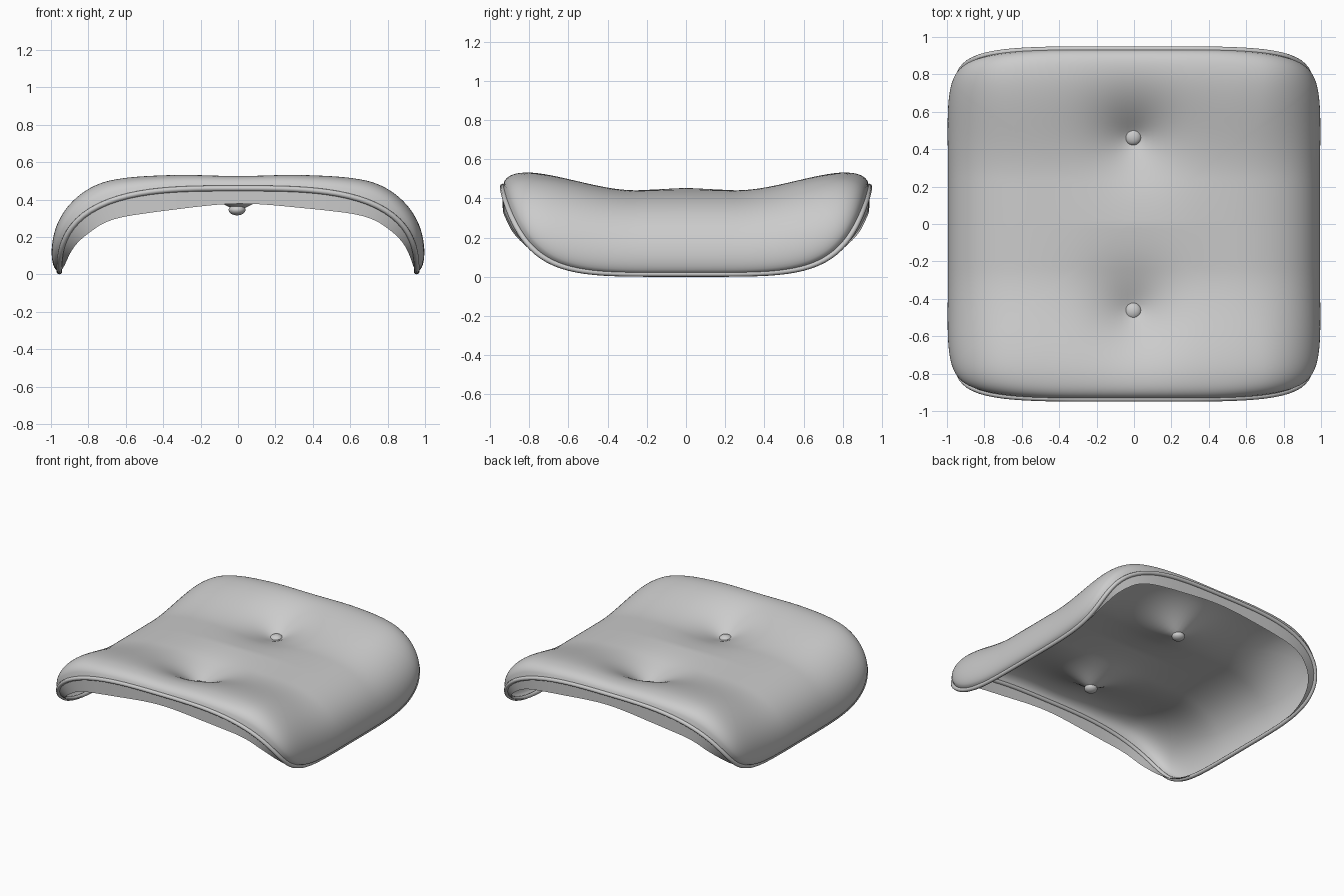
import bpy, bmesh, math
from mathutils import Vector

cube = bpy.data.objects.get("Cube")
if cube:
    bpy.data.objects.remove(cube)

grey = bpy.data.materials.new("plain grey")
grey.use_nodes = True
colour = (0.6, 0.6, 0.6, 1)
grey.diffuse_color = colour
grey.node_tree.nodes["Principled BSDF"].inputs["Base Color"].default_value = colour

HALF_X, HALF_Y, RISE, PIPE = 0.955, 0.935, 0.445, 0.015
BUTTON_Y = 0.465

# Arched side-to-side section, tabulated by arc length
STEPS = 400
arch = []
for i in range(STEPS + 1):
    a = i / STEPS * math.pi / 2
    arch.append(Vector((HALF_X * math.sin(a) ** (2 / 3.2), 0,
                        PIPE + RISE * max(math.cos(a), 0) ** (2 / 2.5))))
lengths = [0]
for p, q in zip(arch, arch[1:]):
    lengths.append(lengths[-1] + (q - p).length)


def arch_point(u):
    """Point on the arch; u runs from -1 to 1 along its length."""
    target = min(abs(u), 1) * lengths[-1]
    i = 0
    while i < STEPS - 1 and lengths[i + 1] < target:
        i += 1
    f = (target - lengths[i]) / (lengths[i + 1] - lengths[i])
    p = arch[i].lerp(arch[i + 1], f)
    return Vector((math.copysign(p.x, u), 0, p.z))


def arch_frame(u):
    d = arch_point(min(u + 0.02, 1)) - arch_point(max(u - 0.02, -1))
    return arch_point(u), Vector((-d.z, 0, d.x)).normalized()


def smooth(a, b, x):
    t = min(max((x - a) / (b - a), 0), 1)
    return t * t * (3 - 2 * t)


def round_square(s, t, power):
    """Move a square's point into a square with rounded corners."""
    m = max(abs(s), abs(t))
    n = (abs(s) ** power + abs(t) ** power) ** (1 / power)
    return (s * m / n, t * m / n, m) if n > 0 else (0, 0, 0)


def finish(bm, name):
    mesh = bpy.data.meshes.new(name)
    bm.to_mesh(mesh)
    bm.free()
    mesh.materials.append(grey)
    mesh.shade_smooth()
    obj = bpy.data.objects.new(name, mesh)
    bpy.context.collection.objects.link(obj)
    return obj


def cushion_point(s, t):
    u, v, m = round_square(s, t, 4.6)
    p, normal = arch_frame(u)
    p.y = v * HALF_Y
    edge = math.sqrt(max(1 - m ** 18, 0))
    rim = 0.088 * smooth(0.25, 0.88, abs(v)) * (1 - 0.85 * smooth(0.55, 0.95, abs(u)))
    side = 0.052 * smooth(0.3, 0.85, abs(u))
    r = math.hypot(p.x, abs(p.y) - BUTTON_Y)
    dimple = 0.15 * math.exp(-(r / 0.2) ** 1.3)
    return p + normal * ((rim + side) * edge - dimple)


# Padded cushion shell, with finer rows towards the edge
N = 96
rows = []
for i in range(N + 1):
    w = 2 * i / N - 1
    rows.append(0.4 * w + 0.6 * math.sin(w * math.pi / 2))
bm = bmesh.new()
grid = [[bm.verts.new(cushion_point(s, t)) for s in rows] for t in rows]
for j in range(N):
    for i in range(N):
        bm.faces.new((grid[j][i], grid[j][i + 1], grid[j + 1][i + 1], grid[j + 1][i]))
finish(bm, "cushion")

# Rim path shared by the piping and the hanging flap
M = 40
side = [2 * i / M - 1 for i in range(M)]
square = ([(s, -1) for s in side] + [(1, s) for s in side]
          + [(-s, 1) for s in side] + [(-1, -s) for s in side])
rim = [round_square(s, t, 4.8)[:2] for s, t in square]

# Piping
curve = bpy.data.curves.new("piping", "CURVE")
curve.dimensions = "3D"
curve.bevel_depth = PIPE
curve.bevel_resolution = 2
spline = curve.splines.new("POLY")
spline.points.add(len(rim) - 1)
spline.use_cyclic_u = True
for point, (u, v) in zip(spline.points, rim):
    p = arch_point(u)
    point.co = (p.x, v * HALF_Y, p.z, 1)
spline.use_smooth = True
curve.materials.append(grey)
bpy.context.collection.objects.link(bpy.data.objects.new("piping", curve))

# Hanging flap under the front and back edges, fading out along the sides
bm = bmesh.new()
loops = []
for u, v in rim:
    p, normal = arch_frame(u)
    p.y = v * HALF_Y
    depth = 0.082 - 0.015 * u
    depth += 0.022 * smooth(0, 0.35, abs(u)) * (1 - smooth(0.4, 0.7, abs(u)))
    depth *= smooth(0.3, 0.97, abs(v)) * (1 - 0.5 * smooth(0.7, 1, abs(u)))
    loops.append((bm.verts.new(p), bm.verts.new(p - normal * max(depth, 0.003))))
for (a, b), (c, d) in zip(loops, loops[1:] + loops[:1]):
    bm.faces.new((a, b, d, c))
finish(bm, "flap")

# Slightly flattened buttons in the dimples
for name, sign in (("front_button", -1), ("back_button", 1)):
    bm = bmesh.new()
    bmesh.ops.create_uvsphere(bm, u_segments=24, v_segments=16, radius=0.045)
    button = finish(bm, name)
    button.location = (-0.005, sign * BUTTON_Y, 0.345)
    button.scale.z = 0.65
